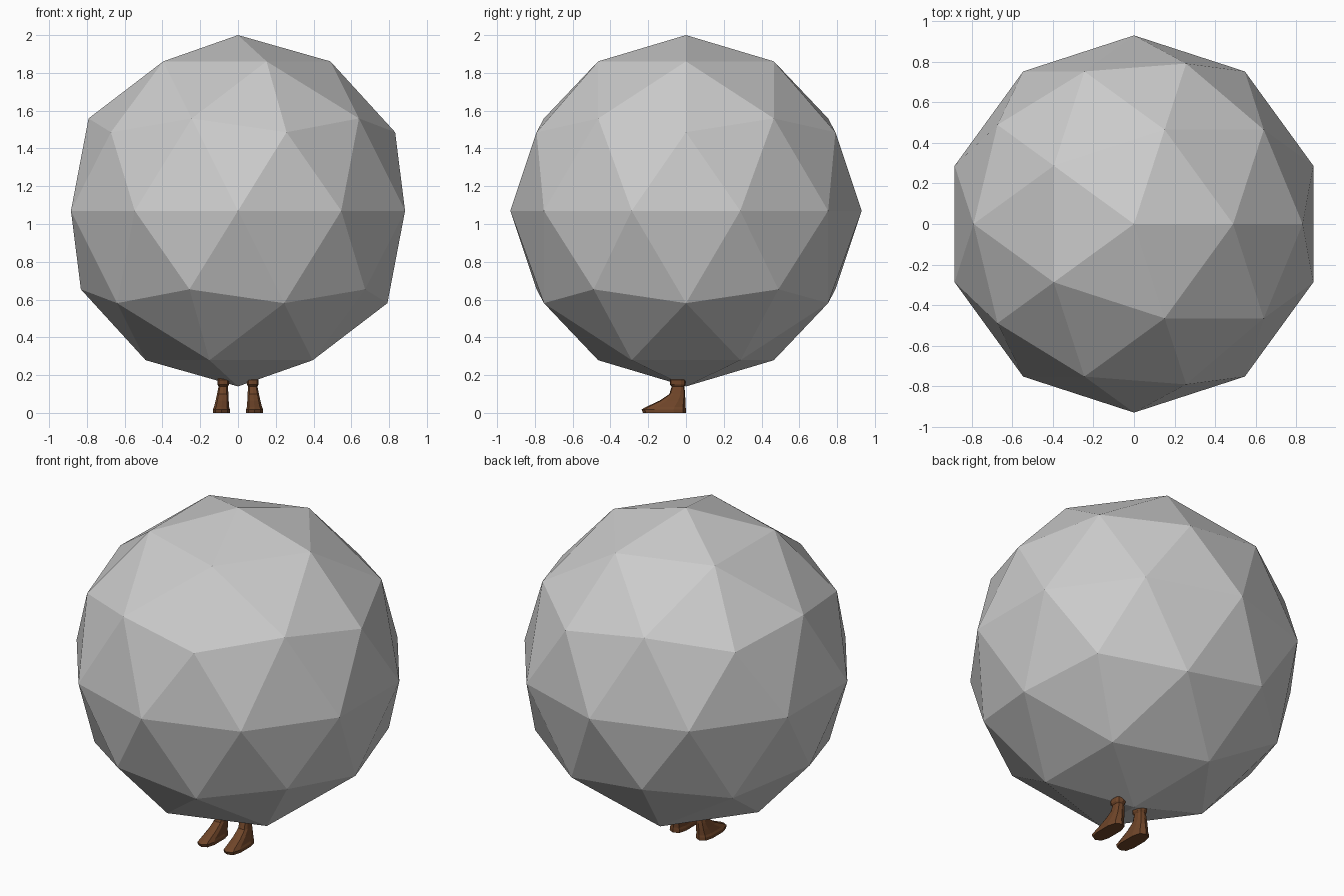
import bpy, bmesh, math

if "Cube" in bpy.data.objects:
    bpy.data.objects.remove(bpy.data.objects["Cube"], do_unlink=True)


def material(name, rgb):
    mat = bpy.data.materials.new(name)
    mat.use_nodes = True
    mat.diffuse_color = (*rgb, 1)
    mat.node_tree.nodes["Principled BSDF"].inputs["Base Color"].default_value = (*rgb, 1)
    return mat


def add_object(name, bm, mat):
    bmesh.ops.recalc_face_normals(bm, faces=bm.faces)
    mesh = bpy.data.meshes.new(name)
    bm.to_mesh(mesh)
    bm.free()
    mesh.materials.append(mat)
    obj = bpy.data.objects.new(name, mesh)
    bpy.context.collection.objects.link(obj)
    return obj


grey = material("light grey", (0.6, 0.6, 0.6))
brown = material("leather brown", (0.16, 0.06, 0.022))

# Faceted round body
bm = bmesh.new()
bmesh.ops.create_icosphere(bm, subdivisions=2, radius=0.93)
bmesh.ops.translate(bm, verts=bm.verts, vec=(0, 0, 1.07))
add_object("body", bm, grey)

# Boot cross-sections: height, toe y, heel y, half width, centre x
SECTIONS = [
    (0.0, -0.228, 0.0, 0.047, 0.088),
    (0.018, -0.235, 0.0, 0.047, 0.088),
    (0.03, -0.215, -0.002, 0.042, 0.087),
    (0.065, -0.14, -0.003, 0.036, 0.084),
    (0.1, -0.088, -0.005, 0.031, 0.081),
    (0.14, -0.076, -0.008, 0.026, 0.078),
    (0.15, -0.086, -0.002, 0.032, 0.078),
    (0.175, -0.086, -0.002, 0.032, 0.078),
    (0.183, -0.078, -0.008, 0.026, 0.078),
]
SIDES = 10


def squared(value):
    # Pushes a circle coordinate outward for a boxier outline
    return math.copysign(abs(value) ** 0.7, value)


def boot(name, side):
    bm = bmesh.new()
    rings = []
    for z, toe, heel, half, cx in SECTIONS:
        ring = []
        for i in range(SIDES):
            a = math.tau * (i + 0.5) / SIDES
            x = side * (cx + half * squared(math.cos(a)))
            y = (toe + heel) / 2 + (heel - toe) / 2 * squared(math.sin(a))
            ring.append(bm.verts.new((x, y, z)))
        rings.append(ring)
    for low, high in zip(rings, rings[1:]):
        for i in range(SIDES):
            j = (i + 1) % SIDES
            bm.faces.new((low[i], low[j], high[j], high[i]))
    bm.faces.new(rings[0])
    bm.faces.new(rings[-1])
    add_object(name, bm, brown)


boot("left_boot", 1)
boot("right_boot", -1)
